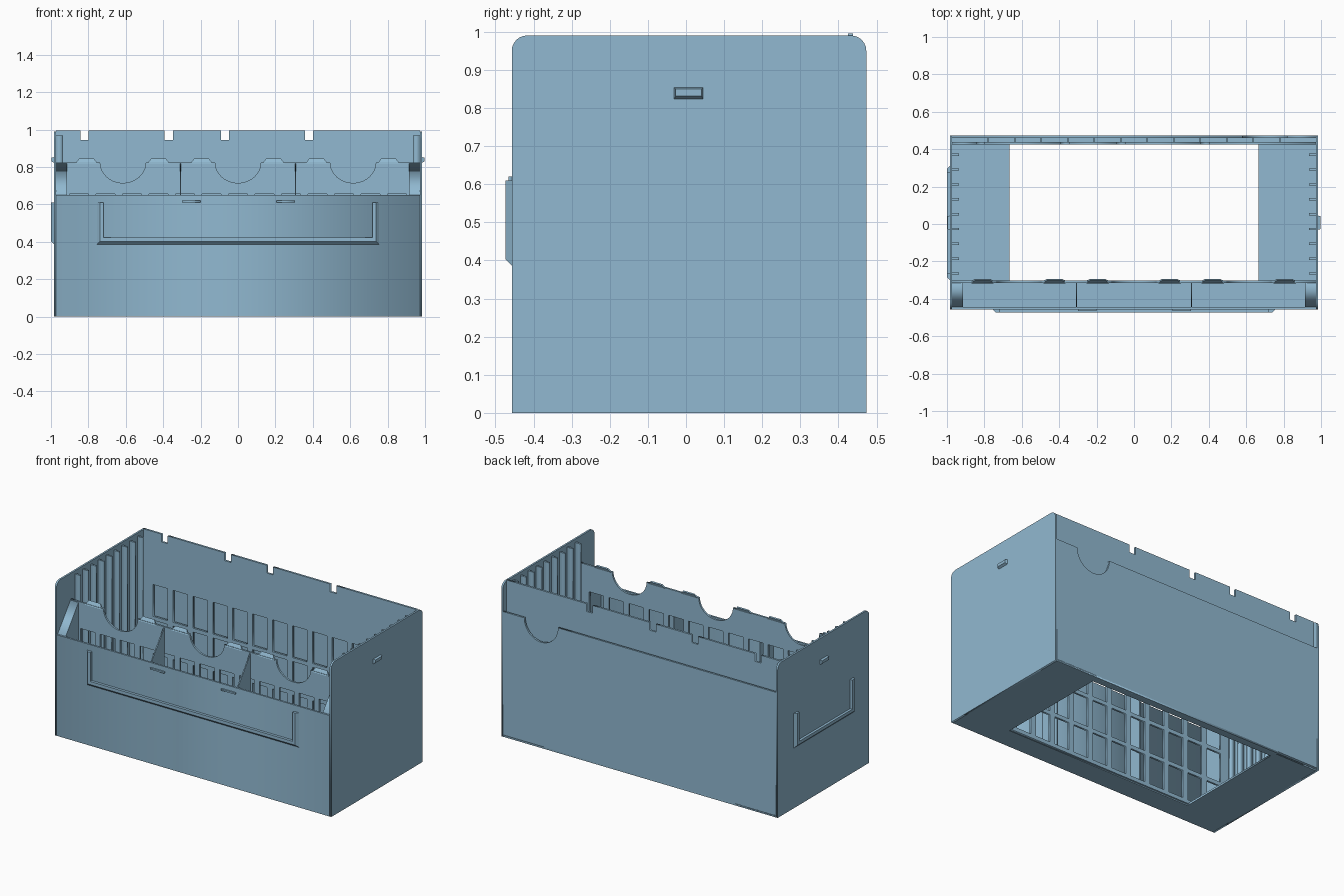
import bpy, bmesh, math
from mathutils import Vector

if "Cube" in bpy.data.objects:
    bpy.data.objects.remove(bpy.data.objects["Cube"])

blue = bpy.data.materials.new("soft_blue")
blue.diffuse_color = (0.283, 0.485, 0.638, 1)
blue.use_nodes = True
blue.node_tree.nodes["Principled BSDF"].inputs["Base Color"].default_value = blue.diffuse_color

# Axis mappings from a flat outline (a, b) plus depth d
FRONT = lambda a, b, d: (a, -d, b)
SIDE = lambda a, b, d: (d, a, b)
FLOOR = lambda a, b, d: (a, b, d)


def add(name, mesh):
    ob = bpy.data.objects.new(name, mesh)
    bpy.context.collection.objects.link(ob)
    mesh.materials.clear()
    mesh.materials.append(blue)
    return ob


def plate(name, loops, axis, lo, hi):
    """Flat plate from an outline with holes, extruded from lo to hi."""
    cu = bpy.data.curves.new(name, 'CURVE')
    cu.dimensions, cu.fill_mode, cu.extrude = '2D', 'BOTH', (hi - lo) / 2
    for pts in loops:
        sp = cu.splines.new('POLY')
        sp.points.add(len(pts) - 1)
        for p, (a, b) in zip(sp.points, pts):
            p.co = (a, b, 0, 1)
        sp.use_cyclic_u = True
    tmp = bpy.data.objects.new(name + "_outline", cu)
    bpy.context.collection.objects.link(tmp)
    dg = bpy.context.evaluated_depsgraph_get()
    me = bpy.data.meshes.new_from_object(tmp.evaluated_get(dg))
    bpy.data.objects.remove(tmp)
    mid = (lo + hi) / 2
    if axis is FRONT:
        mid = -mid
    for v in me.vertices:
        v.co = axis(v.co.x, v.co.y, v.co.z + mid)
    return add(name, me)


def loft(name, base, top):
    """Closed solid between two matching 3D outlines."""
    bm = bmesh.new()
    a = [bm.verts.new(p) for p in base]
    b = [bm.verts.new(p) for p in top]
    n = len(a)
    bm.faces.new(a)
    bm.faces.new(b)
    for i in range(n):
        bm.faces.new((a[i], a[(i + 1) % n], b[(i + 1) % n], b[i]))
    bmesh.ops.recalc_face_normals(bm, faces=bm.faces)
    me = bpy.data.meshes.new(name)
    bm.to_mesh(me)
    bm.free()
    return add(name, me)


def rect(x0, x1, z0, z1):
    return [(x0, z0), (x1, z0), (x1, z1), (x0, z1)]


def box(name, x0, x1, y0, y1, z0, z1):
    return plate(name, [rect(x0, x1, y0, y1)], FLOOR, z0, z1)


def scoop(cx, z, r, depth, n=20):
    """Finger scoop cut in a top edge, listed right to left."""
    return [(cx + r * math.cos(t), z - depth * math.sin(t))
            for t in (math.pi * i / n for i in range(n + 1))]


X, YF, YB, T = 0.984, -0.457, 0.473, 0.012

# Side walls with rounded upper corners
R, H = 0.04, 0.99
side = [(YF, 0), (YB, 0)]
for cy, start in ((YB - R, 0), (YF + R, 90)):
    side += [(cy + R * math.cos(math.radians(start + k * 15)),
              H - R + R * math.sin(math.radians(start + k * 15))) for k in range(7)]
plate("left_wall", [side], SIDE, -X, -X + T)
plate("right_wall", [side], SIDE, X - T, X)

# Floor with a large opening
plate("floor", [rect(-X + T, X - T, YF, YB), rect(-0.665, 0.665, -0.315, 0.425)], FLOOR, 0, 0.012)

# Low front wall
XI = X - T
box("front_wall", -XI, XI, YF, YF + T, 0, 0.65)

# Windows shared by both inner panels
centres = [-0.85 + i * 1.7 / 12 for i in range(13)]
windows = [rect(c - 0.052, c + 0.052, z0, z1) for c in centres
           for z0, z1 in ((0.03, 0.21), (0.235, 0.425), (0.45, 0.655))]

# Scalloped divider behind the front pocket
top = 0.825
outline = [(-XI, 0.005), (XI, 0.005), (XI, top)]
for cx in (0.615, 0, -0.615):
    outline += scoop(cx, top, 0.122, 0.11)
outline += [(-XI, top)]
plate("divider", [outline] + windows, FRONT, -0.315, -0.303)

# Sloped tabs on top of the divider
for cx in (-0.81, -0.425, -0.195, 0.19, 0.42, 0.805):
    loft("divider_tab",
         [(cx - 0.06, -0.317, 0.818), (cx + 0.06, -0.317, 0.818),
          (cx + 0.06, -0.303, 0.818), (cx - 0.06, -0.303, 0.818)],
         [(cx - 0.04, -0.300, 0.845), (cx + 0.04, -0.300, 0.845),
          (cx + 0.04, -0.294, 0.840), (cx - 0.04, -0.294, 0.840)])

# Pocket partitions and end blocks with sloped tops
slope = [(YF + T, 0.01), (-0.314, 0.01), (-0.314, 0.82), (YF + T, 0.65)]
for lo, hi, name in ((-XI, -0.915, "pocket_end"), (0.915, XI, "pocket_end"),
                     (-0.311, -0.304, "pocket_partition"), (0.304, 0.311, "pocket_partition")):
    plate(name, [slope], SIDE, lo, hi)

# Tall inner back panel with notched top
outline = [(-XI, 0.005), (XI, 0.005), (XI, 0.995)]
for cx in (0.38, -0.07, -0.37, -0.82):
    outline += [(cx + 0.022, 0.995), (cx + 0.022, 0.945), (cx - 0.022, 0.945), (cx - 0.022, 0.995)]
outline += [(-XI, 0.995)]
plate("inner_back_panel", [outline] + windows, FRONT, 0.425, 0.438)

# Outer back panel with one finger scoop
outline = [(-XI, 0), (XI, 0), (XI, 0.805)] + scoop(0.70, 0.805, 0.12, 0.125) + [(-XI, 0.805)]
plate("outer_back_panel", [outline], FRONT, 0.461, YB)

# Spacers between the two back panels
for a, b in zip(centres, centres[1:]):
    c = (a + b) / 2
    box("back_spacer", c - 0.004, c + 0.004, 0.437, 0.462, 0.01, 0.655)

# Vertical ribs that form slots on both side walls
for i in range(9):
    y = -0.265 + i * 0.0794
    for s in (-1, 1):
        a, b = sorted((s * 0.935, s * 0.974))
        box("slot_rib", a, b, y - 0.006, y + 0.006, 0.01, 0.97)


def u_shape(half, z0, z1, w):
    return [(-half, z1), (-half, z0), (half, z0), (half, z1),
            (half - w, z1), (half - w, z0 + w), (-half + w, z0 + w), (-half + w, z1)]


# Label holders, open at the top, with a bevelled outer rim
u_base = u_shape(0.755, 0.387, 0.61, 0.036)
u_face = u_shape(0.739, 0.403, 0.61, 0.02)
loft("front_label_holder", [(a, YF, b) for a, b in u_base], [(a, -0.474, b) for a, b in u_face])
u_base = u_shape(0.305, 0.387, 0.61, 0.036)
u_face = u_shape(0.289, 0.403, 0.61, 0.02)
loft("side_label_holder", [(-X, a + 0.005, b) for a, b in u_base], [(-1.0, a + 0.005, b) for a, b in u_face])

# Small label stops above the front holder
for cx in (-0.25, 0.255):
    box("label_stop", cx - 0.05, cx + 0.05, YF - 0.009, YF, 0.61, 0.62)

# Latch bumps on both sides
for s in (-1, 1):
    loft("side_latch", [(s * X, a, b) for a, b in rect(-0.031, 0.045, 0.823, 0.853)],
         [(s * 0.998, a, b) for a, b in rect(-0.027, 0.041, 0.831, 0.850)])
